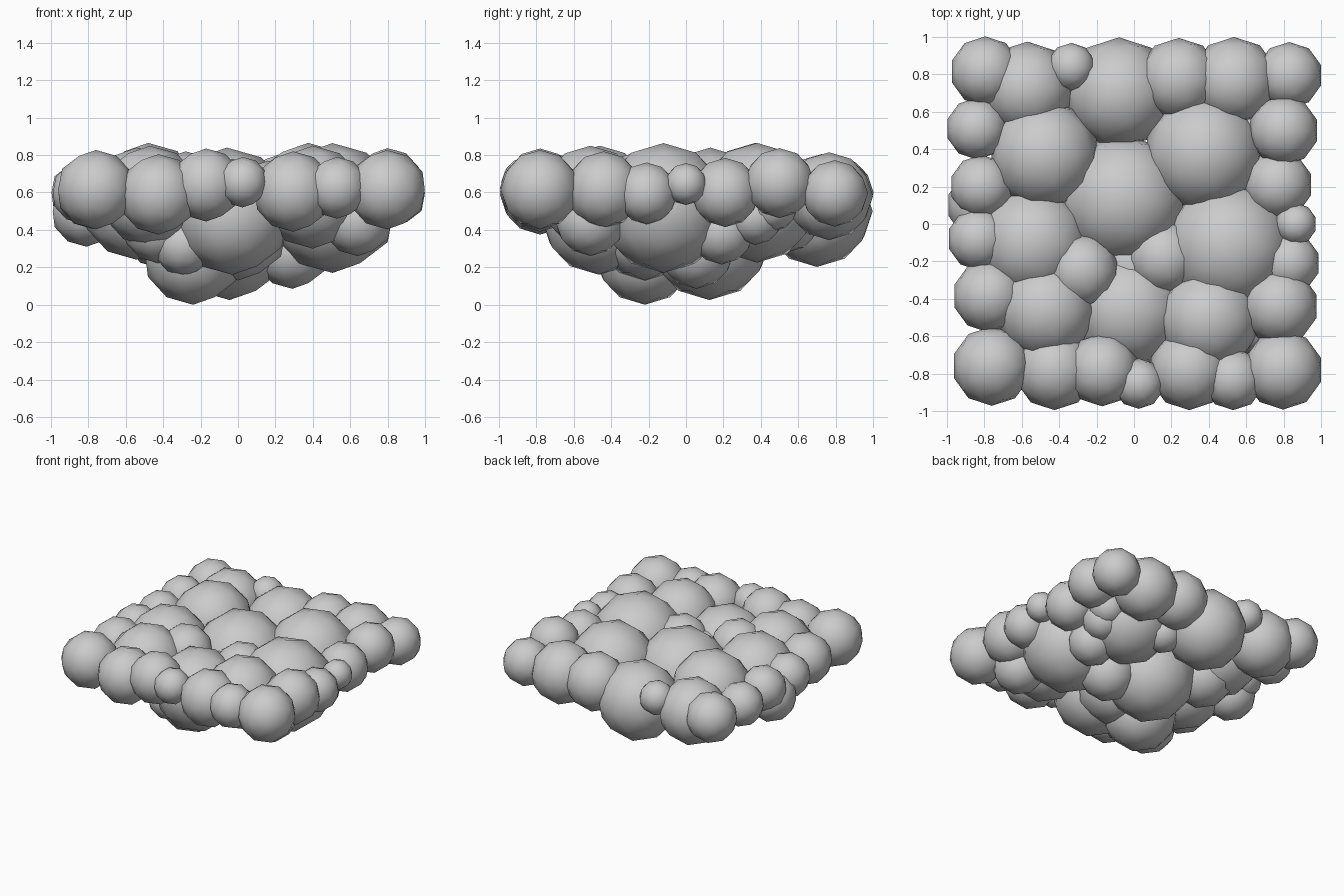
import bpy

# one flat colour for the whole cluster
grey = bpy.data.materials.new("light_grey")
grey.diffuse_color = (0.6, 0.6, 0.6, 1)


def blob(name, x, y, z, r):
    """Smooth low-poly ball."""
    bpy.ops.mesh.primitive_ico_sphere_add(subdivisions=2, radius=r, location=(x, y, z))
    ob = bpy.context.object
    ob.name = name
    ob.data.materials.append(grey)
    bpy.ops.object.shade_smooth()


# x, y, z, radius for each puff, grouped by side
front_edge = [(-.76, -.76, .615, .212), (-.425, -.78, .59, .215), (-.17, -.78, .64, .195),
              (.025, -.853, .655, .135), (.295, -.78, .605, .215), (.53, -.83, .625, .165),
              (.797, -.78, .615, .212)]
right_edge = [(.78, -.44, .615, .205), (.83, -.21, .595, .165), (.865, 0, .645, .112),
              (.77, .21, .6, .185), (.8, .5, .65, .187), (.83, .795, .595, .178)]
back_edge = [(-.795, .815, .6, .188), (-.57, .725, .555, .25), (-.335, .84, .64, .128),
             (-.08, .7, .5, .298), (.24, .775, .59, .22), (.535, .765, .58, .235)]
left_edge = [(-.84, .51, .6, .165), (-.815, .2, .6, .17), (-.83, -.08, .6, .168),
             (-.775, -.385, .6, .195)]
top_middle = [(-.06, .13, .49, .35), (-.48, .37, .57, .295), (.375, .38, .545, .32),
              (.505, -.12, .517, .347), (-.54, -.1, .54, .3), (-.47, -.46, .58, .27),
              (.4, -.51, .575, .275), (-.03, -.465, .47, .31), (-.28, -.25, .62, .2),
              (.16, -.18, .57, .2)]
underside = [(-.24, -.22, .27, .27), (-.045, .125, .355, .33), (0, -.22, .4, .27),
             (-.29, -.43, .32, .165), (.29, .055, .29, .205), (.55, .19, .39, .175),
             (.63, .46, .53, .14), (.6, .37, .47, .15), (.2, .56, .43, .145),
             (-.4, .28, .42, .23), (-.42, -.38, .42, .2),
             (.64, -.51, .45, .19), (-.81, .1, .5, .19)]

groups = {"front_puff": front_edge, "right_puff": right_edge, "back_puff": back_edge,
          "left_puff": left_edge, "top_puff": top_middle, "lower_puff": underside}
for name, puffs in groups.items():
    for i, p in enumerate(puffs, 1):
        blob(f"{name}_{i}", *p)
